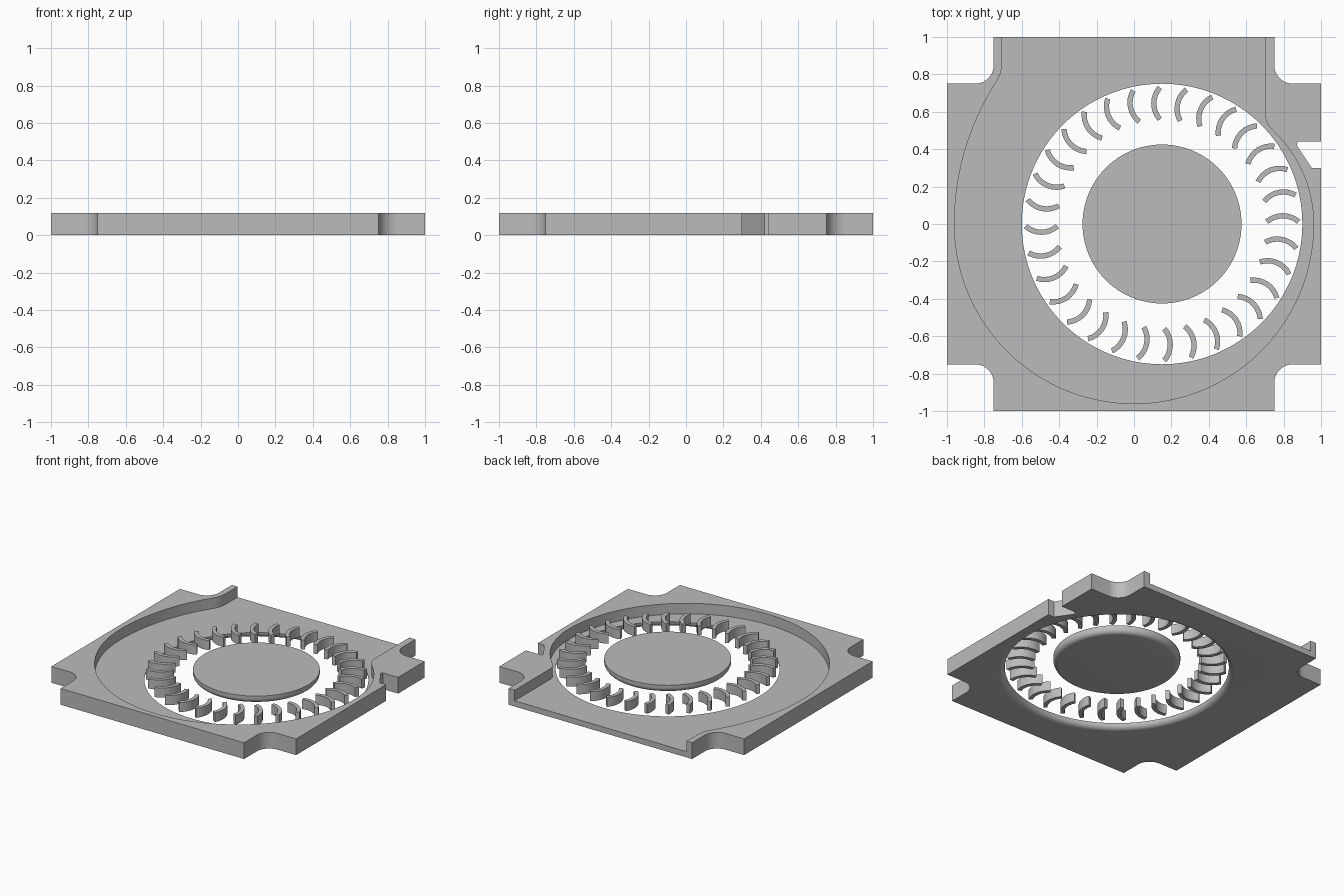
import bpy
import bmesh
from math import sin, cos, pi, radians, atan2

cube = bpy.data.objects.get("Cube")
if cube:
    bpy.data.objects.remove(cube, do_unlink=True)

HEIGHT, FLOOR = 0.12, 0.042
AXIS_X = 0.15           # rotor axis offset from the centre
HOLE_R = 0.75

grey = bpy.data.materials.new("plain_grey")
grey.use_nodes = True
grey.diffuse_color = (0.5, 0.5, 0.5, 1)
grey.node_tree.nodes["Principled BSDF"].inputs["Base Color"].default_value = (0.5, 0.5, 0.5, 1)


def arc(cx, cy, r, start, end, n):
    angles = [radians(start + (end - start) * i / n) for i in range(n + 1)]
    return [(cx + r * cos(a), cy + r * sin(a)) for a in angles]


def finish(name, bm):
    bmesh.ops.recalc_face_normals(bm, faces=bm.faces)
    mesh = bpy.data.meshes.new(name)
    bm.to_mesh(mesh)
    bm.free()
    mesh.materials.append(grey)
    obj = bpy.data.objects.new(name, mesh)
    bpy.context.collection.objects.link(obj)
    return obj


def add_prism(bm, points, z0, z1):
    low = [bm.verts.new((x, y, z0)) for x, y in points]
    face = bm.faces.new(low)
    top = bmesh.ops.extrude_face_region(bm, geom=[face])["geom"]
    verts = [v for v in top if isinstance(v, bmesh.types.BMVert)]
    bmesh.ops.translate(bm, verts=verts, vec=(0, 0, z1 - z0))


def prism(name, points, z0, z1):
    bm = bmesh.new()
    add_prism(bm, points, z0, z1)
    return finish(name, bm)


def lathe(name, profile, n=96):
    """Closed solid turned about the rotor axis from (radius, z) points."""
    bm = bmesh.new()
    rings = [[bm.verts.new((AXIS_X + r * cos(2 * pi * i / n), r * sin(2 * pi * i / n), z))
              for i in range(n)] for r, z in profile]
    for a, b in zip(rings, rings[1:]):
        for i in range(n):
            j = (i + 1) % n
            bm.faces.new((a[i], a[j], b[j], b[i]))
    bm.faces.new(rings[0])
    bm.faces.new(rings[-1])
    return finish(name, bm)


def activate(obj):
    bpy.ops.object.select_all(action='DESELECT')
    obj.select_set(True)
    bpy.context.view_layer.objects.active = obj


def cut(obj, cutter):
    activate(obj)
    mod = obj.modifiers.new("cut", 'BOOLEAN')
    mod.operation = 'DIFFERENCE'
    mod.solver = 'EXACT'
    mod.object = cutter
    bpy.ops.object.modifier_apply(modifier=mod.name)
    bpy.data.objects.remove(cutter, do_unlink=True)


# Housing outline: square with filleted corner notches and a cable slot
E, N, F = 1.0, 0.75, 0.10
outline = []
for k, (sx, sy) in enumerate([(1, 1), (-1, 1), (-1, -1), (1, -1)]):
    corner = [(E, N)] + arc(N + F, N + F, F, 270, 180, 10) + [(N, E)]
    if k % 2:
        corner.reverse()
    outline += [(sx * x, sy * y) for x, y in corner]
outline += [(E, 0.30), (0.95, 0.30), (0.87, 0.42), (0.875, 0.44), (E, 0.44)]
housing = prism("housing", outline, 0, HEIGHT)

# Spiral air chamber, open at the back
left_r = 1.40
left_end = 180 - 33.4
right_r = 0.68
chamber = [(-0.705, 1.1), (-0.705, 0.85), (-0.712, 0.81)]
chamber += arc(left_r - 0.96, 0, left_r, left_end, 180, 20)
chamber += arc(0, 0, 0.96, 180, 360, 64)[1:]
chamber += arc(0.96 - right_r, 0, right_r, 0, 45, 20)[1:]
chamber += [(0.725, 0.52), (0.708, 0.545), (0.70, 0.58), (0.70, 1.1)]
cut(housing, prism("chamber_cutter", chamber, FLOOR, HEIGHT + 0.1))

# Intake hole with a rounded lower lip
lip = 0.04
inlet = [(HOLE_R + lip, -0.05)]
inlet += [(HOLE_R + lip - lip * sin(a), lip * (1 - cos(a)))
          for a in [pi / 2 * i / 8 for i in range(9)]]
inlet += [(HOLE_R, HEIGHT + 0.1)]
cut(housing, lathe("inlet_cutter", inlet, 128))

# Hub disc with a rounded lower edge
hub_r, hub_low, rnd = 0.425, 0.065, 0.035
hub = lathe("hub", [(hub_r - rnd + rnd * sin(a), hub_low + rnd * (1 - cos(a)))
                    for a in [pi / 2 * i / 8 for i in range(9)]] + [(hub_r, HEIGHT)])

# Ring of curved blades
BLADES, R_IN, R_OUT, THICK, SAG = 32, 0.56, 0.73, 0.028, 0.032
half = (R_OUT - R_IN) / 2
bow_r = (half ** 2 + SAG ** 2) / (2 * SAG)
span = atan2(half, bow_r - SAG) * 180 / pi
mid = (R_IN + R_OUT) / 2
base_y = SAG - bow_r + 0.012
section = arc(mid, base_y, bow_r + THICK / 2, 90 - span, 90 + span, 8)
section += arc(mid, base_y, bow_r - THICK / 2, 90 + span, 90 - span, 8)
bm = bmesh.new()
for i in range(BLADES):
    a = 2 * pi * i / BLADES
    add_prism(bm, [(AXIS_X + x * cos(a) - y * sin(a), x * sin(a) + y * cos(a))
                   for x, y in section], 0.05, HEIGHT)
blades = finish("blades", bm)

for obj in (housing, hub, blades):
    activate(obj)
    bpy.ops.object.shade_smooth_by_angle(angle=radians(30))
